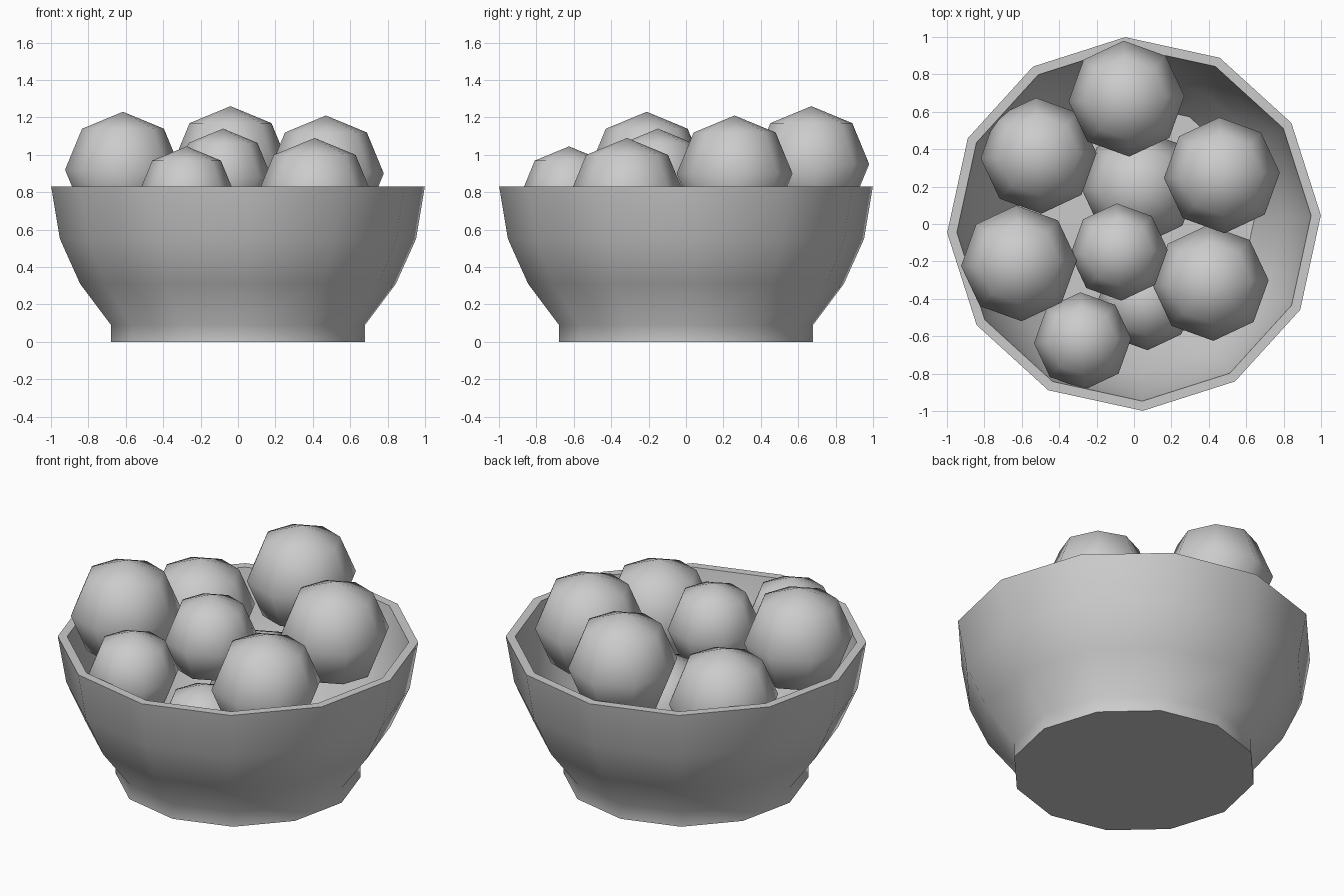
import bpy, bmesh
from math import radians, cos, sin, tau

TURN = radians(2.7)
SIDES = 12

cube = bpy.data.objects.get("Cube")
if cube:
    bpy.data.objects.remove(cube, do_unlink=True)

# One plain grey for everything
grey = bpy.data.materials.new("grey")
grey.use_nodes = True
colour = (0.6, 0.6, 0.6, 1)
grey.diffuse_color = colour
grey.node_tree.nodes["Principled BSDF"].inputs["Base Color"].default_value = colour


def finish(name, bm, location=(0, 0, 0)):
    bmesh.ops.recalc_face_normals(bm, faces=bm.faces)
    mesh = bpy.data.meshes.new(name)
    bm.to_mesh(mesh)
    bm.free()
    mesh.materials.append(grey)
    obj = bpy.data.objects.new(name, mesh)
    bpy.context.collection.objects.link(obj)
    obj.location = location
    obj.rotation_euler.z = TURN
    bpy.ops.object.select_all(action="DESELECT")
    obj.select_set(True)
    bpy.context.view_layer.objects.active = obj
    bpy.ops.object.shade_smooth_by_angle(angle=radians(50))
    return obj


# Bowl: outer wall from foot to rim, then inner wall down to the floor
profile = [(0.68, 0), (0.68, 0.09), (0.845, 0.31), (0.953, 0.55), (1, 0.83),
           (0.948, 0.83), (0.903, 0.565), (0.8, 0.34), (0.645, 0.11)]
bm = bmesh.new()
rings = [[bm.verts.new((r * cos(tau * i / SIDES), r * sin(tau * i / SIDES), z))
          for i in range(SIDES)] for r, z in profile]
for low, high in zip(rings, rings[1:]):
    for i in range(SIDES):
        j = (i + 1) % SIDES
        bm.faces.new((low[i], low[j], high[j], high[i]))
bm.faces.new(rings[0])
bm.faces.new(rings[-1])
finish("bowl", bm)

# Fruit: coarse balls in two sizes (x, y, z)
LARGE, SMALL = 0.31, 0.26
fruit = {
    "fruit_back": (LARGE, (-0.04, 0.67, 0.95)),
    "fruit_back_right": (LARGE, (-0.51, 0.365, 0.74)),
    "fruit_back_left": (LARGE, (0.47, 0.26, 0.90)),
    "fruit_right": (LARGE, (-0.615, -0.21, 0.92)),
    "fruit_front_left": (LARGE, (0.41, -0.315, 0.78)),
    "fruit_bottom": (LARGE, (0.03, 0.20, 0.50)),
    "fruit_centre": (SMALL, (-0.08, -0.15, 0.88)),
    "fruit_front_right": (SMALL, (-0.275, -0.625, 0.785)),
    "fruit_front_low": (SMALL, (0.06, -0.415, 0.47)),
}
for name, (radius, place) in fruit.items():
    bm = bmesh.new()
    bmesh.ops.create_uvsphere(bm, u_segments=8, v_segments=4, radius=radius)
    finish(name, bm, place)
